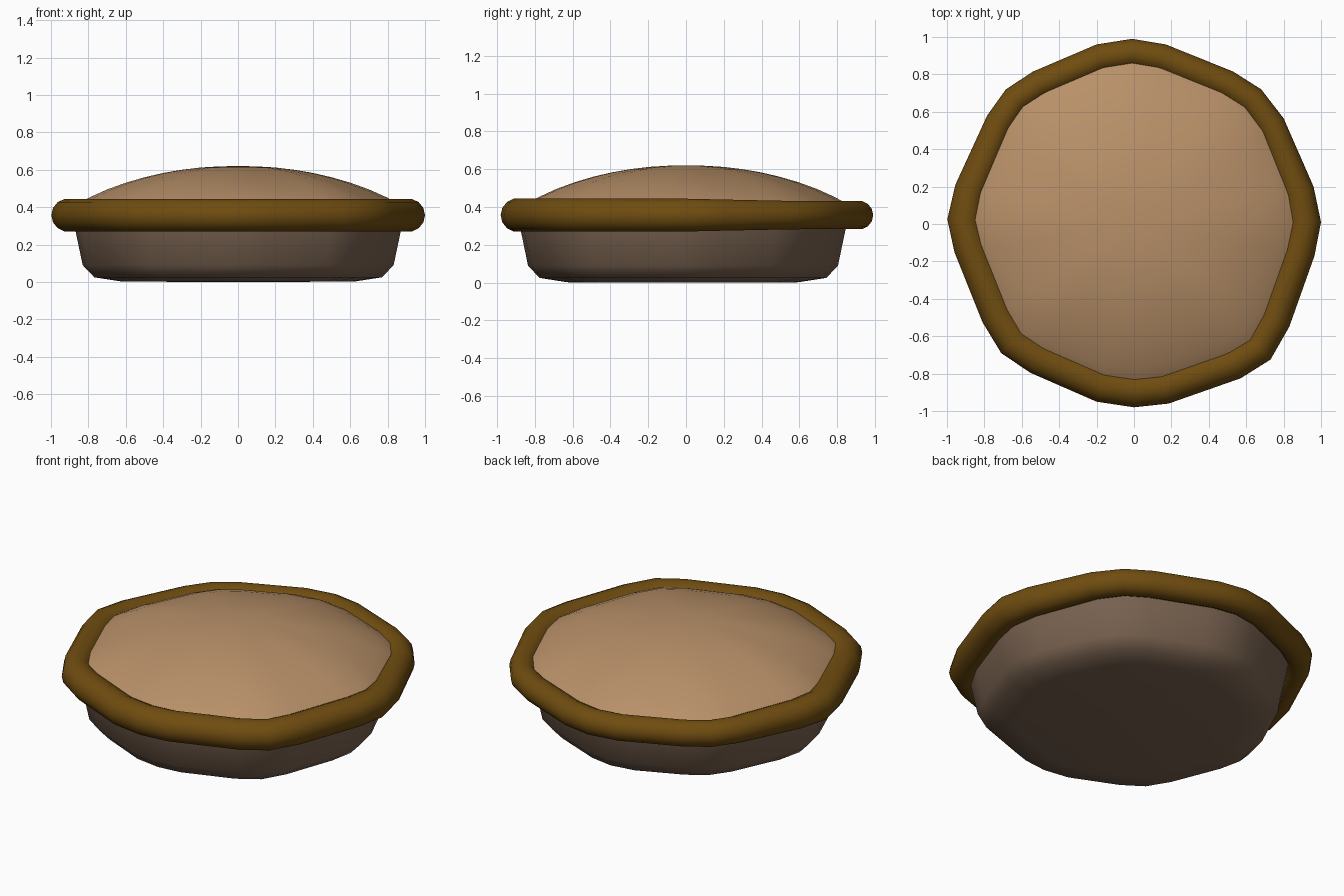
import bpy, bmesh, math
from mathutils import Vector

if "Cube" in bpy.data.objects:
    bpy.data.objects.remove(bpy.data.objects["Cube"])

# Hand-shaped outer outline of the crust, counter-clockwise from the right side
OUTER = [Vector(p) for p in (
    (1.0, .01), (.96, .2), (.80, .565), (.68, .72), (.53, .815), (.17, .96),
    (-.01, .99), (-.2, .96), (-.54, .815), (-.685, .72), (-.785, .58), (-.955, .21),
    (-.998, .025), (-.96, -.15), (-.81, -.525), (-.71, -.69), (-.555, -.795), (-.2, -.95),
    (0, -.98), (.185, -.96), (.57, -.825), (.73, -.725), (.83, -.55), (.965, -.17))]
N = len(OUTER)


def material(name, rgb):
    m = bpy.data.materials.new(name)
    m.diffuse_color = (*rgb, 1)
    m.use_nodes = True
    m.node_tree.nodes["Principled BSDF"].inputs["Base Color"].default_value = m.diffuse_color
    return m


def loft(name, rings, mat, wrap=False, cap=None):
    """Skin a list of closed rings; wrap joins last to first, cap is a pole point."""
    bm = bmesh.new()
    vs = [[bm.verts.new(p) for p in ring] for ring in rings]
    n = len(vs[0])
    for i in range(len(vs) if wrap else len(vs) - 1):
        a, b = vs[i], vs[(i + 1) % len(vs)]
        for j in range(n):
            k = (j + 1) % n
            bm.faces.new((a[j], a[k], b[k], b[j]))
    if cap:
        pole = bm.verts.new(cap)
        for j in range(n):
            bm.faces.new((vs[0][(j + 1) % n], vs[0][j], pole))
    bmesh.ops.recalc_face_normals(bm, faces=bm.faces)
    # open shells: point the faces away from the middle of the pie
    if cap:
        sign = sum(f.normal.z * f.calc_area() for f in bm.faces)
        if (sign > 0) != (cap[2] > .3):
            bmesh.ops.reverse_faces(bm, faces=bm.faces)
    for f in bm.faces:
        f.smooth = True
    me = bpy.data.meshes.new(name)
    bm.to_mesh(me)
    bm.free()
    me.materials.append(mat)
    ob = bpy.data.objects.new(name, me)
    bpy.context.collection.objects.link(ob)
    return ob


def outline_rings(profile, dy=0):
    return [[(p.x * r, p.y * r + dy, z) for p in OUTER] for r, z in profile]


# Crust rim: tube along the outline, a little thinner at the back
rings = []
for i, p in enumerate(OUTER):
    t = OUTER[(i + 1) % N] - OUTER[i - 1]
    nrm = Vector((t.y, -t.x)).normalized()
    rad = .089 - .013 * min(1, max(0, p.y * 1.6))
    c = p - nrm * rad
    rings.append([(c.x + nrm.x * rad * math.cos(a), c.y + nrm.y * rad * math.cos(a),
                   .357 + rad * math.sin(a))
                  for a in (math.tau * k / 14 for k in range(14))])
loft("crust_rim", rings, material("crust", (.16, .073, .005)), wrap=True)

# Domed filling
dome = [(.1, .618), (.2, .612), (.3, .6), (.4, .583), (.5, .56), (.6, .531),
        (.7, .495), (.8, .45), (.86, .415), (.9, .385)]
loft("filling_dome", outline_rings(dome), material("filling", (.48, .28, .14)),
     cap=(0, 0, .62))

# Base dish with rounded lower edge
dish = [(.62, .002), (.77, .025), (.832, .09), (.87, .27), (.89, .36)]
loft("base_dish", outline_rings(dish, -.02), material("dish", (.19, .122, .08)),
     cap=(0, -.02, 0))
